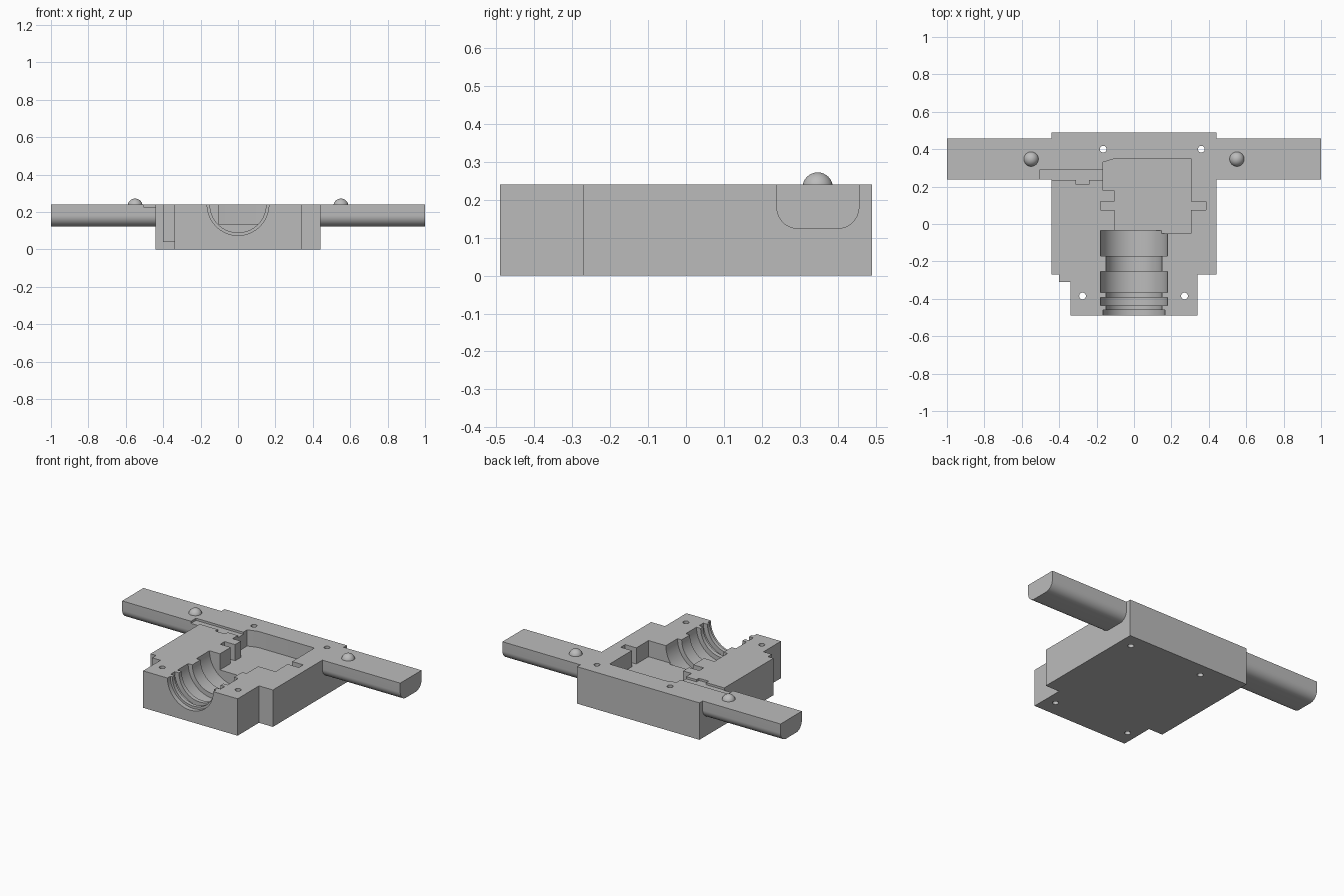
import bpy, bmesh, math
from mathutils import Matrix

cube = bpy.data.objects.get("Cube")
if cube:
    bpy.data.objects.remove(cube, do_unlink=True)

TOP = 0.24
grey = bpy.data.materials.new("plain_grey")
grey.use_nodes = True
GREY = (0.5, 0.5, 0.5, 1)
grey.diffuse_color = GREY
grey.node_tree.nodes["Principled BSDF"].inputs["Base Color"].default_value = GREY


def finish(name, bm):
    bmesh.ops.recalc_face_normals(bm, faces=bm.faces)
    mesh = bpy.data.meshes.new(name)
    bm.to_mesh(mesh)
    bm.free()
    mesh.materials.append(grey)
    ob = bpy.data.objects.new(name, mesh)
    bpy.context.collection.objects.link(ob)
    return ob


def prism(name, outline, low, high):
    """Extrude a plan outline from low to high."""
    bm = bmesh.new()
    face = bm.faces.new([bm.verts.new((x, y, low)) for x, y in outline])
    new = bmesh.ops.extrude_face_region(bm, geom=[face])["geom"]
    verts = [v for v in new if isinstance(v, bmesh.types.BMVert)]
    bmesh.ops.translate(bm, verts=verts, vec=(0, 0, high - low))
    return finish(name, bm)


def box(name, x0, x1, y0, y1, z0, z1):
    return prism(name, [(x0, y0), (x1, y0), (x1, y1), (x0, y1)], z0, z1)


def lathe(name, profile, segments=64):
    """Solid of revolution about the y axis at top level; profile is (radius, y)."""
    bm = bmesh.new()
    rings = []
    for r, y in profile:
        angles = [2 * math.pi * i / segments for i in range(segments)]
        rings.append([bm.verts.new((r * math.cos(a), y, TOP + r * math.sin(a))) for a in angles])
    for a, b in zip(rings, rings[1:]):
        for i in range(segments):
            j = (i + 1) % segments
            bm.faces.new((a[i], a[j], b[j], b[i]))
    bm.faces.new(rings[0])
    bm.faces.new(rings[-1])
    return finish(name, bm)


def select(ob):
    bpy.ops.object.select_all(action='DESELECT')
    ob.select_set(True)
    bpy.context.view_layer.objects.active = ob


def cut(target, cutter):
    select(target)
    mod = target.modifiers.new("cut", 'BOOLEAN')
    mod.operation = 'DIFFERENCE'
    mod.solver = 'EXACT'
    mod.object = cutter
    bpy.ops.object.modifier_apply(modifier=mod.name)


def smooth(ob):
    select(ob)
    bpy.ops.object.shade_smooth_by_angle(angle=math.radians(30))


# Stepped body block and the side tab
body = prism("body", [(-0.34, -0.49), (0.34, -0.49), (0.34, -0.27), (0.44, -0.27),
                      (0.44, 0.49), (-0.44, 0.49), (-0.44, -0.27), (-0.34, -0.27)], 0, TOP)
box("side_tab", -0.40, -0.34, -0.31, -0.27, 0.04, TOP)

# Main pocket with side slots
pocket = prism("pocket_cutter", [
    (-0.105, -0.04), (0.13, -0.04), (0.14, -0.05), (0.305, -0.05), (0.305, 0.075),
    (0.385, 0.075), (0.385, 0.12), (0.305, 0.12), (0.305, 0.35), (-0.10, 0.35),
    (-0.165, 0.33), (-0.165, 0.18), (-0.105, 0.18), (-0.105, 0.12),
    (-0.18, 0.12), (-0.18, 0.075), (-0.105, 0.075)], 0.135, 0.4)

# Half-round stepped bore, listed as radius, front and back
steps = [(0.165, -0.55, -0.46), (0.15, -0.46, -0.435), (0.18, -0.435, -0.392),
         (0.15, -0.392, -0.365), (0.18, -0.365, -0.255), (0.15, -0.255, -0.17),
         (0.18, -0.17, -0.036)]
bore = lathe("bore_cutter", [(r, y) for r, a, b in steps for y in (a, b)])

# Shallow wire channel with a small side notch
channel = prism("channel_cutter", [
    (-0.505, 0.235), (-0.31, 0.235), (-0.31, 0.21), (-0.24, 0.21), (-0.24, 0.235),
    (-0.15, 0.235), (-0.15, 0.29), (-0.505, 0.29)], 0.226, 0.4)

# Through holes for screws
holes = []
for x, y in [(-0.165, 0.40), (0.36, 0.40), (-0.275, -0.385), (0.27, -0.385)]:
    bm = bmesh.new()
    bmesh.ops.create_cone(bm, cap_ends=True, segments=24, radius1=0.018, radius2=0.018,
                          depth=1, matrix=Matrix.Translation((x, y, 0.1)))
    holes.append(finish("hole_cutter", bm))

for cutter in [pocket, bore, channel] + holes:
    cut(body, cutter)
smooth(body)

# Arms with rounded lower edges, each with a dome on top
for side, sx in (("left", 1), ("right", -1)):
    bm = bmesh.new()
    y0, y1, z0, r = 0.238, 0.457, 0.123, 0.058
    section = [(y0, TOP)]
    for cy, start in ((y0 + r, math.pi), (y1 - r, 1.5 * math.pi)):
        for i in range(13):
            a = start + i * math.pi / 24
            section.append((cy + r * math.cos(a), z0 + r + r * math.sin(a)))
    section.append((y1, TOP))
    face = bm.faces.new([bm.verts.new((sx * 0.44, y, z)) for y, z in section])
    new = bmesh.ops.extrude_face_region(bm, geom=[face])["geom"]
    verts = [v for v in new if isinstance(v, bmesh.types.BMVert)]
    bmesh.ops.translate(bm, verts=verts, vec=(sx * 0.56, 0, 0))
    arm = finish(side + "_arm", bm)
    if sx < 0:
        cut(arm, channel)
    smooth(arm)

    bm = bmesh.new()
    bmesh.ops.create_uvsphere(bm, u_segments=32, v_segments=16, radius=0.04,
                              matrix=Matrix.Translation((sx * 0.55, 0.347, 0.232)))
    smooth(finish(side + "_dome", bm))

for cutter in [pocket, bore, channel] + holes:
    bpy.data.objects.remove(cutter, do_unlink=True)
